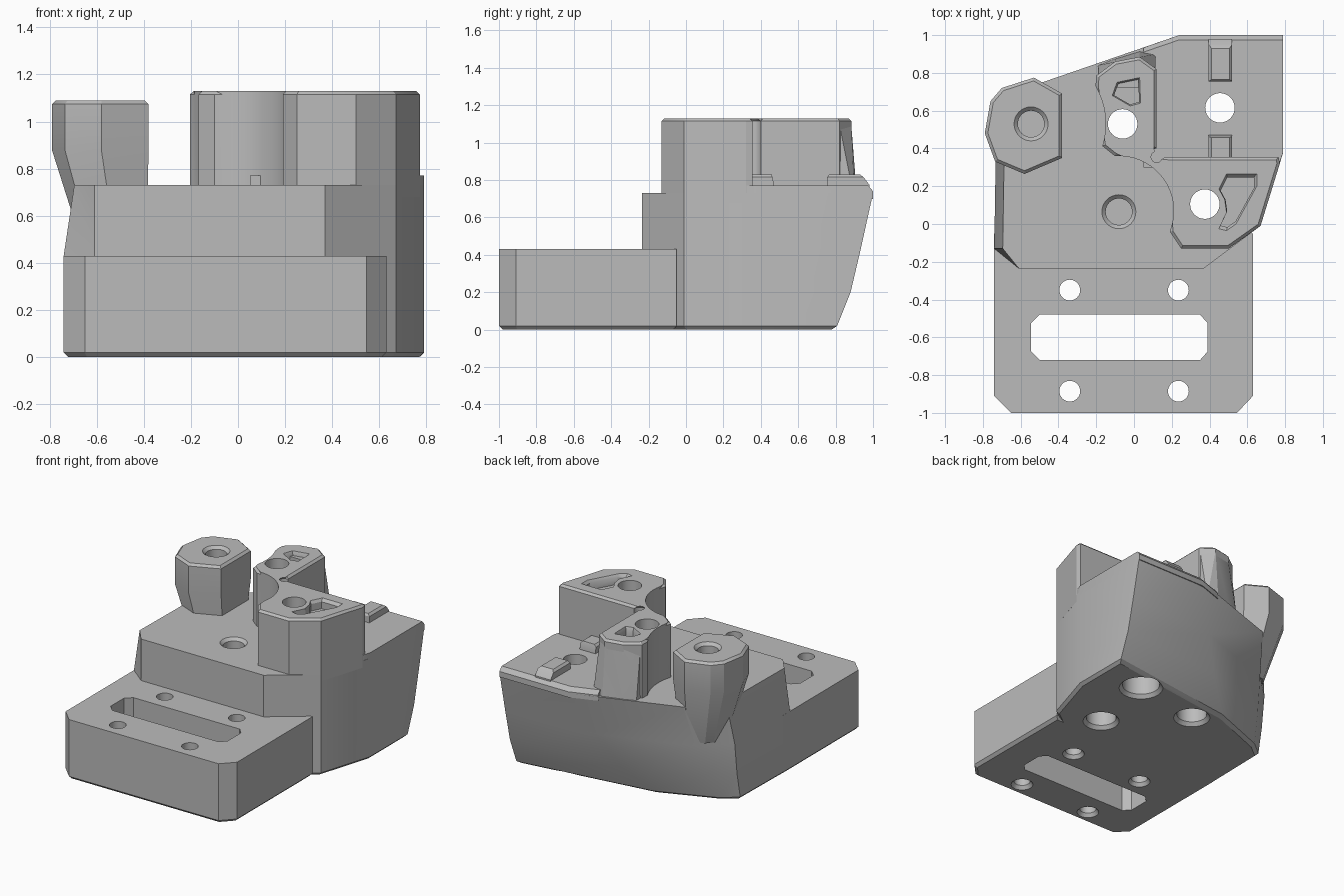
import bpy, bmesh
from math import sin, cos, radians

if "Cube" in bpy.data.objects:
    bpy.data.objects.remove(bpy.data.objects["Cube"])

grey = bpy.data.materials.new("plain_grey")
grey.use_nodes = True
grey.diffuse_color = (0.5, 0.5, 0.5, 1)
grey.node_tree.nodes["Principled BSDF"].inputs["Base Color"].default_value = (0.5, 0.5, 0.5, 1)


def loft(name, rings, top=0, bottom=0):
    """Closed solid through matching rings, with optional chamfered end rims."""
    bm = bmesh.new()
    rows = [[bm.verts.new(p) for p in ring] for ring in rings]
    n = len(rows[0])
    for a, b in zip(rows, rows[1:]):
        for i in range(n):
            j = (i + 1) % n
            bm.faces.new((a[i], a[j], b[j], b[i]))
    low = bm.faces.new(rows[0][::-1])
    high = bm.faces.new(rows[-1])
    for edges, width in ((list(high.edges), top), (list(low.edges), bottom)):
        if width:
            bmesh.ops.bevel(bm, geom=edges, offset=width, segments=1, affect='EDGES')
    bmesh.ops.triangulate(bm, faces=[f for f in bm.faces if len(f.verts) == 4])
    bmesh.ops.recalc_face_normals(bm, faces=bm.faces[:])
    mesh = bpy.data.meshes.new(name)
    bm.to_mesh(mesh)
    bm.free()
    obj = bpy.data.objects.new(name, mesh)
    bpy.context.collection.objects.link(obj)
    mesh.materials.append(grey)
    return obj


def at(points, z):
    return [(x, y, z) for x, y in points]


def prism(name, points, z0, z1, **rims):
    return loft(name, [at(points, z0), at(points, z1)], **rims)


def arc(cx, cy, r, a0, a1, n):
    angles = [radians(a0 + (a1 - a0) * i / n) for i in range(n + 1)]
    return [(cx + r * cos(a), cy + r * sin(a)) for a in angles]


def grow(points, k, c=None):
    if c is None:
        c = [sum(v) / len(points) for v in zip(*points)]
    return [(c[0] + (x - c[0]) * k, c[1] + (y - c[1]) * k) for x, y in points]


def cut(cutter, *targets):
    cutter.hide_render = True
    for t in targets:
        mod = t.modifiers.new("cut", 'BOOLEAN')
        mod.operation, mod.solver, mod.object = 'DIFFERENCE', 'EXACT', cutter
        bpy.context.view_layer.objects.active = t
        bpy.ops.object.modifier_apply(modifier=mod.name)
    bpy.data.objects.remove(cutter)


def drill(x, y, steps, *targets):
    """Stepped round hole; steps are (radius, height) pairs from low to high."""
    cut(loft("drill", [at(arc(x, y, r, 0, 360 - 11.25, 31), z) for r, z in steps]), *targets)


# Mounting plate with chamfered front corners
plate = prism("mounting_plate", [(-0.65, -1), (0.545, -1), (0.63, -0.91), (0.63, -0.05),
                                 (-0.74, -0.05), (-0.74, -0.91)], 0, 0.43, bottom=0.02)

# Main block: fixed front, back that leans outward with height
rings = []
for z, f, left in ((0, 0, -0.74), (0.2, 0.4, -0.74), (0.43, 0.67, -0.74), (0.73, 1, -0.695)):
    def mix(a, b):
        return tuple(p + (q - p) * f for p, q in zip(a, b))
    outline = [(-0.61, -0.235), (0.37, -0.235), (0.67, -0.01), (0.79, 0.38),
               mix((0.79, 0.8), (0.79, 1)), mix((-0.22, 0.66), (0.24, 1)),
               mix((-0.63, 0.5), (-0.5, 0.745)), (left + 0.01, 0.42 + 0.1 * f),
               (left, -0.13)]
    rings.append(at(outline, z))
block = loft("main_block", rings, bottom=0.02)

# Raised rear deck with a sloped back rim
deck_low = [(0.05, 0.3), (0.7, 0.3), (0.77, 0.32), (0.79, 0.38), (0.79, 1), (0.24, 1), (0.05, 0.934)]
deck_high = deck_low[:4] + [(0.79, 0.975), (0.24, 0.975), (0.05, 0.91)]
deck = loft("rear_deck", [at(deck_low, 0.7), at(deck_low, 0.74), at(deck_high, 0.77)])

# Twin tower: two lobes joined round a concave front wall
tower_outline = ([(0.25, -0.13), (0.5, -0.13), (0.67, -0.01), (0.772, 0.32), (0.765, 0.355)]
                 + arc(0.12, 0.355, 0.045, 0, -270, 12)
                 + [(0.12, 0.82), (0.03, 0.885), (-0.1, 0.86), (-0.2, 0.785)]
                 + arc(-0.55, 0.53, 0.4, 30, -17, 8)
                 + arc(-0.08, 0.07, 0.29, 94, -12, 16)
                 + [(0.19, -0.04)])
tower = prism("twin_tower", tower_outline, 0.68, 1.13, top=0.015)

# Sloped foot behind the left lobe of the tower
foot = [(-0.19, 0.72), (0.115, 0.72), (0.115, 0.82), (0.03, 0.885), (-0.1, 0.86), (-0.19, 0.785)]
foot_low = foot[:2] + [(0.115, 0.9), (0.03, 0.915), (-0.1, 0.875), (-0.19, 0.84)]
loft("tower_foot", [at(foot_low, 0.7), at(grow(foot, 0.98), 1.1)])

# Corner pillar that tapers into the block
pillar_outline = [(-0.58, 0.265), (-0.38, 0.35), (-0.38, 0.69), (-0.53, 0.775),
                  (-0.7, 0.72), (-0.76, 0.65), (-0.79, 0.48), (-0.735, 0.33)]
pillar = loft("corner_pillar", [at(grow(pillar_outline, 0.65, (-0.4, 0.47)), 0.45),
                                at(pillar_outline, 0.88), at(pillar_outline, 1.09)], top=0.016)


# Locating lugs on the rear deck
def lug(name, y0, y1, slope):
    base = [(0.395, y0), (0.52, y0), (0.52, y1), (0.395, y1)]
    crown = [(0.41, y0 + 0.01), (0.505, y0 + 0.01), (0.505, y1 - slope), (0.41, y1 - slope)]
    loft(name, [at(base, 0.75), at(base, 0.77), at(base[:2] + grow(base, 1)[2:], 0.775),
                at(base[:2] + [(0.52, y1 - slope * 0.6), (0.395, y1 - slope * 0.6)], 0.815),
                at(crown, 0.83)])


lug("front_lug", 0.345, 0.47, 0.012)
lug("back_lug", 0.755, 0.98, 0.05)

# Bolt holes and slot in the plate
for x in (-0.34, 0.235):
    for y in (-0.35, -0.885):
        drill(x, y, [(0.08, -0.01), (0.055, 0.025), (0.055, 0.5)], plate)
slot = [(-0.5, -0.72), (0.35, -0.72), (0.39, -0.675), (0.39, -0.525),
        (0.35, -0.48), (-0.5, -0.48), (-0.545, -0.525), (-0.545, -0.675)]
cut(prism("slot_cutter", slot, -0.1, 0.5), plate)

# Counterbored through holes
for x, y, r, extra in ((0.455, 0.615, 0.125, deck), (0.375, 0.105, 0.1, tower), (-0.06, 0.53, 0.1, tower)):
    drill(x, y, [(r + 0.03, -0.01), (r, 0.025), (r, 0.3), (0.078, 0.3), (0.078, 1.3)], block, extra)

# Blind holes with chamfered mouths
for x, y, z, target in ((-0.08, 0.065, 0.73, block), (-0.545, 0.53, 1.09, pillar)):
    drill(x, y, [(0.07, z - 0.15), (0.07, z - 0.02), (0.09, z), (0.09, z + 0.1)], target)

# Shallow pockets in the tower tops
small_pocket = [(-0.02, 0.625), (0.035, 0.64), (0.03, 0.775), (-0.09, 0.75), (-0.115, 0.68)]
large_pocket = [(0.45, -0.025), (0.49, -0.035), (0.54, 0), (0.65, 0.2), (0.65, 0.265),
                (0.49, 0.265), (0.45, 0.185), (0.48, 0.13), (0.49, 0.06)]
for p in (small_pocket, large_pocket):
    cut(loft("pocket_cutter", [at(grow(p, 0.88), 1.06), at(grow(p, 0.88), 1.11),
                               at(p, 1.13), at(p, 1.16)]), tower)

# Smooth the curved walls while keeping edges sharp
bpy.ops.object.select_all(action='DESELECT')
for obj in bpy.context.collection.objects:
    if obj.type == 'MESH' and grey.name in obj.data.materials:
        obj.select_set(True)
        bpy.context.view_layer.objects.active = obj
bpy.ops.object.shade_smooth_by_angle(angle=radians(25))
